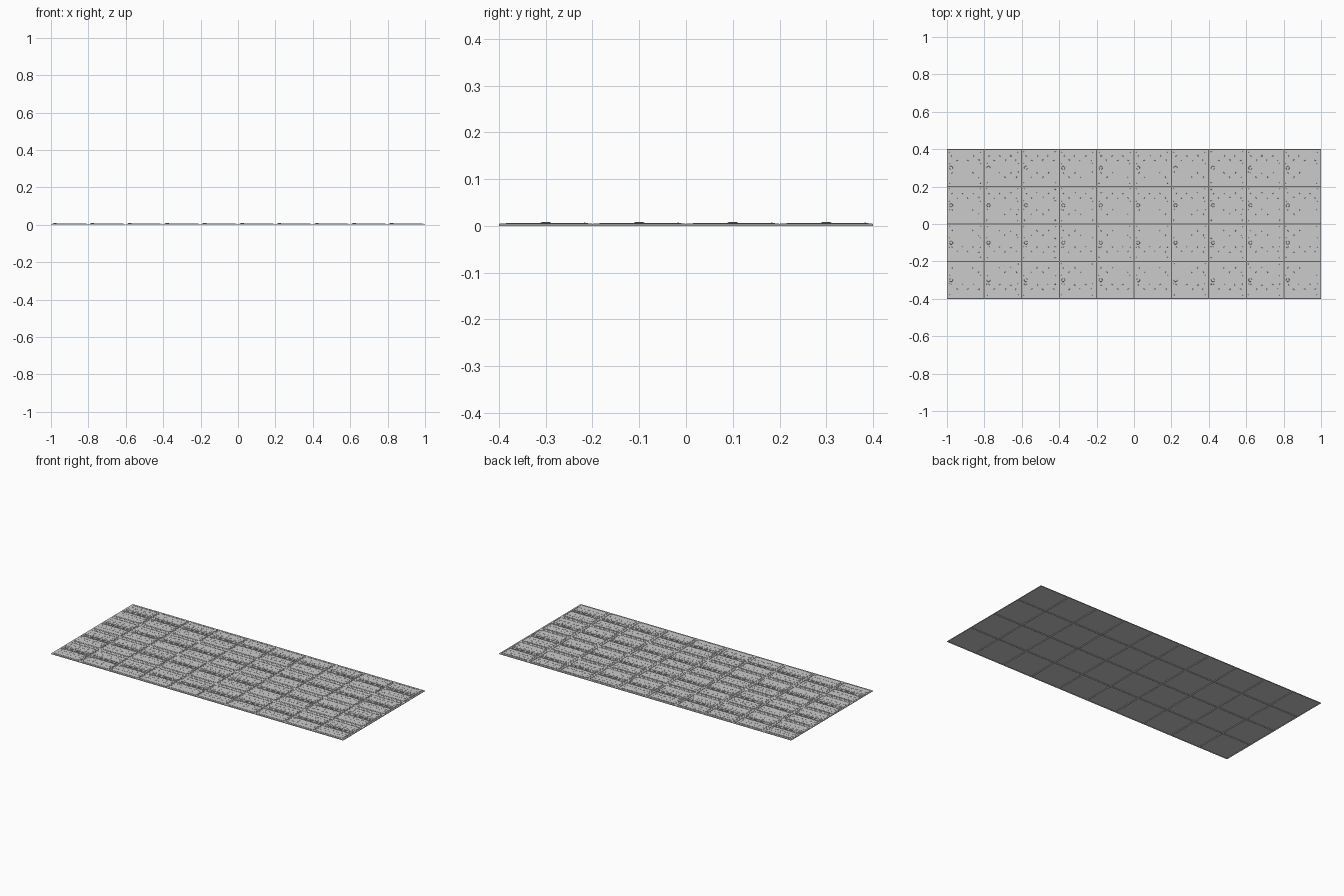
import bpy, bmesh, math
from mathutils import Matrix

if "Cube" in bpy.data.objects:
    bpy.data.objects.remove(bpy.data.objects["Cube"])

T = 0.2           # tile pitch
NX, NY = 10, 4


def add_box(bm, x0, x1, y0, y1, z0, z1):
    m = Matrix.Translation(((x0 + x1) / 2, (y0 + y1) / 2, (z0 + z1) / 2))
    bmesh.ops.create_cube(bm, size=1, matrix=m @ Matrix.Diagonal((x1 - x0, y1 - y0, z1 - z0, 1)))


def add_disc(bm, x, y, r, z0, z1, n=8):
    bmesh.ops.create_cone(bm, cap_ends=True, segments=n, radius1=r, radius2=r * 0.85,
                          depth=z1 - z0, matrix=Matrix.Translation((x, y, (z0 + z1) / 2)))


def tiled(name, bm):
    """Part of the lower-left tile, repeated over the whole grid."""
    me = bpy.data.meshes.new(name)
    bm.to_mesh(me)
    bm.free()
    ob = bpy.data.objects.new(name, me)
    bpy.context.collection.objects.link(ob)
    ob.location = (-(NX - 1) * T / 2, -(NY - 1) * T / 2, 0)
    for axis, count in ((0, NX), (1, NY)):
        a = ob.modifiers.new("repeat", 'ARRAY')
        a.count = count
        a.use_relative_offset = False
        a.use_constant_offset = True
        off = [0, 0, 0]
        off[axis] = T
        a.constant_offset_displace = off
    return ob


# tile tray: shallow shell with a rim and hollow underside
bm = bmesh.new()
rings = []
for h, z in ((0.096, 0.003), (0.097, 0), (0.0995, 0), (0.0999, 0.004),
             (0.098, 0.0048), (0.0965, 0.0042)):
    rings.append([bm.verts.new((sx * h, sy * h, z))
                  for sx, sy in ((-1, -1), (1, -1), (1, 1), (-1, 1))])
for a, b in zip(rings, rings[1:]):
    for i in range(4):
        j = (i + 1) % 4
        bm.faces.new((a[i], a[j], b[j], b[i]))
bm.faces.new(rings[0][::-1])
bm.faces.new(rings[-1])
bmesh.ops.recalc_face_normals(bm, faces=bm.faces)
tiled("tile_tray", bm)

# raised upper and lower cover plates
bm = bmesh.new()
add_box(bm, -0.092, 0.084, 0.018, 0.092, 0.004, 0.0055)
add_box(bm, -0.092, 0.084, -0.086, -0.016, 0.004, 0.0055)
tiled("cover_plates", bm)

# rows of small fittings on the covers
bm = bmesh.new()
for row, y in enumerate((0.058, 0.034, -0.032, -0.056)):
    for i in range(6):
        x = -0.075 + i * 0.029
        w = 0.009 if (i + row) % 2 else 0.006
        add_box(bm, x - w, x + w, y - 0.003, y + 0.003, 0.0054, 0.0062)
        if i % 2 == row % 2:
            add_disc(bm, x, y + 0.007, 0.004, 0.0054, 0.0062)
tiled("cover_fittings", bm)

# screws at the cover corners
bm = bmesh.new()
for x in (-0.087, 0.079):
    for y in (0.086, 0.024, -0.022, -0.08):
        add_disc(bm, x, y, 0.003, 0.0054, 0.006)
tiled("cover_screws", bm)

# thin conduit near the back edge and side rails
bm = bmesh.new()
add_box(bm, -0.085, 0.075, 0.082, 0.085, 0.005, 0.007)
add_box(bm, 0.088, 0.091, -0.085, 0.09, 0.004, 0.006)
add_box(bm, -0.092, 0.084, -0.093, -0.090, 0.004, 0.0055)
tiled("edge_rails", bm)

# central channel pipes and clamps
bm = bmesh.new()
for y in (-0.008, 0.0, 0.008):
    bmesh.ops.create_cone(bm, cap_ends=True, segments=6, radius1=0.0016, radius2=0.0016, depth=0.13,
                          matrix=Matrix.Translation((0.01, y, 0.0055)) @ Matrix.Rotation(math.pi / 2, 4, 'Y'))
for x in (-0.045, -0.01, 0.03, 0.062):
    add_box(bm, x - 0.006, x + 0.006, -0.011, 0.011, 0.004, 0.0074)
tiled("channel_pipes", bm)

# round junction cap at the left end of the channel
bm = bmesh.new()
add_box(bm, -0.092, -0.062, -0.012, 0.012, 0.004, 0.0065)
add_disc(bm, -0.078, 0, 0.01, 0.006, 0.0088, 12)
add_box(bm, 0.078, 0.086, -0.01, 0.01, 0.004, 0.0065)
tiled("junction_cap", bm)
